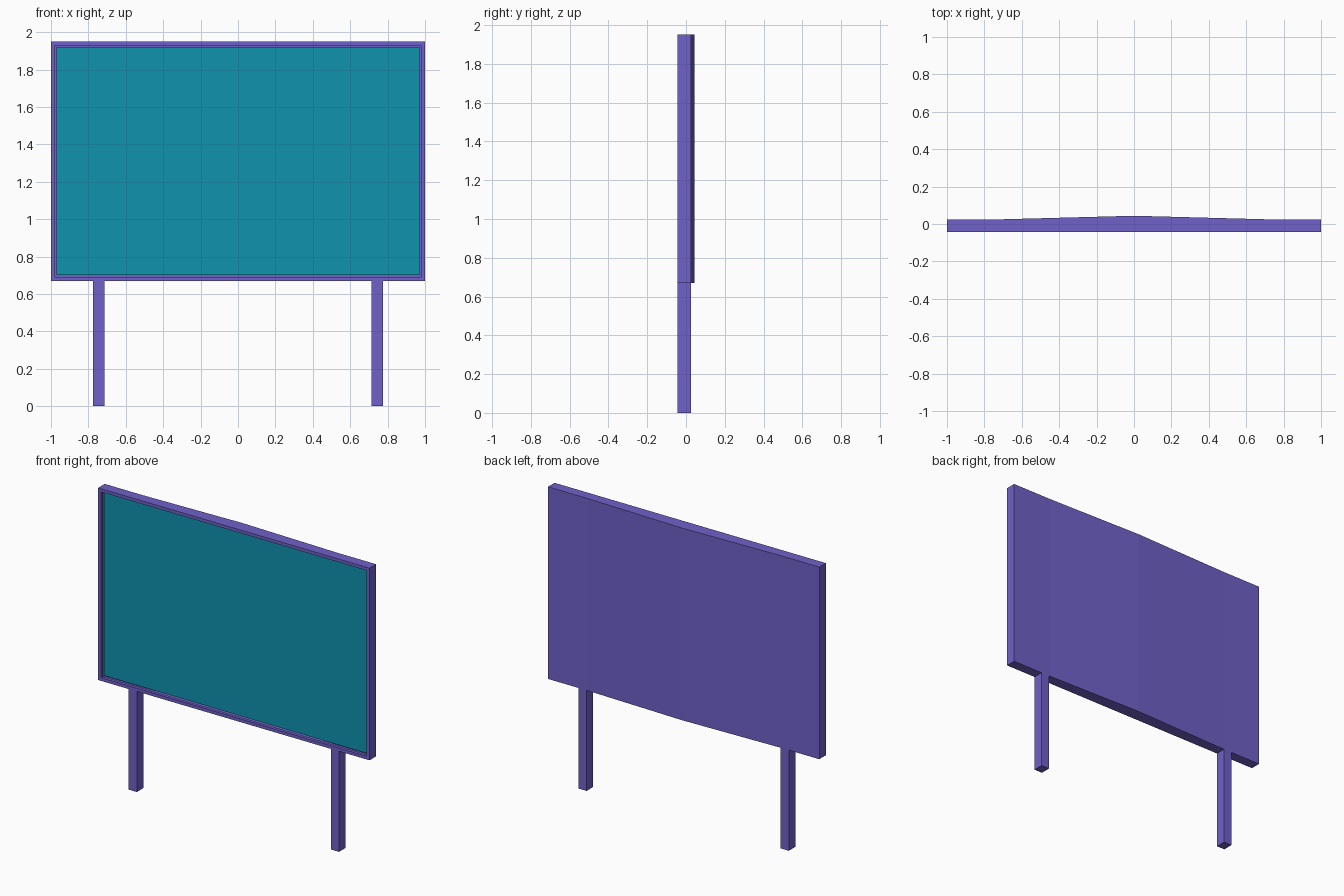
import bpy, bmesh

if "Cube" in bpy.data.objects:
    bpy.data.objects.remove(bpy.data.objects["Cube"])

FRONT, BACK, BULGE = -0.044, 0.025, 0.044   # depth positions along y
Z0, Z1 = 0.67, 1.95                         # board bottom and top
RIM, RECESS = 0.03, 0.02


def material(name, color):
    mat = bpy.data.materials.new(name)
    mat.diffuse_color = (*color, 1)
    mat.use_nodes = True
    mat.node_tree.nodes["Principled BSDF"].inputs["Base Color"].default_value = mat.diffuse_color
    return mat


def add_object(name, bm, mat):
    bmesh.ops.recalc_face_normals(bm, faces=bm.faces)
    mesh = bpy.data.meshes.new(name)
    bm.to_mesh(mesh)
    bm.free()
    mesh.materials.append(mat)
    obj = bpy.data.objects.new(name, mesh)
    bpy.context.collection.objects.link(obj)
    return obj


def prism(outline, z0, z1):
    """Extrude an xy outline upwards from z0 to z1."""
    bm = bmesh.new()
    base = bm.faces.new([bm.verts.new((x, y, z0)) for x, y in outline])
    top = bmesh.ops.extrude_face_region(bm, geom=[base])["geom"]
    verts = [v for v in top if isinstance(v, bmesh.types.BMVert)]
    bmesh.ops.translate(bm, verts=verts, vec=(0, 0, z1 - z0))
    bmesh.ops.recalc_face_normals(bm, faces=bm.faces)
    return bm


purple = material("purple_paint", (0.16, 0.12, 0.58))
teal = material("teal_panel", (0.005, 0.29, 0.42))

# Board casing: flat front, back swelling gently towards the middle
bm = prism([(-1, FRONT), (1, FRONT), (1, BACK), (0.71, BACK),
            (0, BULGE), (-0.71, BACK), (-1, BACK)], Z0, Z1)
front = min(bm.faces, key=lambda f: f.calc_center_median().y)
# Rim and recess, leaving the opening for the panel
bmesh.ops.inset_region(bm, faces=[front], thickness=RIM)
ext = bmesh.ops.extrude_face_region(bm, geom=[front])["geom"]
bmesh.ops.translate(bm, verts=[v for v in ext if isinstance(v, bmesh.types.BMVert)],
                    vec=(0, RECESS, 0))
if front.is_valid:
    bmesh.ops.delete(bm, geom=[front], context="FACES_ONLY")
floor = [f for f in ext if isinstance(f, bmesh.types.BMFace)]
bmesh.ops.delete(bm, geom=floor, context="FACES_ONLY")
add_object("board_casing", bm, purple)

# Display panel closing the recess
bm = bmesh.new()
y = FRONT + RECESS
x, z0, z1 = 1 - RIM, Z0 + RIM, Z1 - RIM
bm.faces.new([bm.verts.new(p) for p in ((-x, y, z0), (x, y, z0), (x, y, z1), (-x, y, z1))])
panel = add_object("display_panel", bm, teal)
if panel.data.polygons[0].normal.y > 0:
    panel.data.flip_normals()

# Two square legs, as deep as the casing edge
for side, cx in (("left", -0.745), ("right", 0.745)):
    a, b = cx - 0.03, cx + 0.03
    add_object(side + "_leg",
               prism([(a, FRONT), (b, FRONT), (b, BACK), (a, BACK)], 0, Z0), purple)
